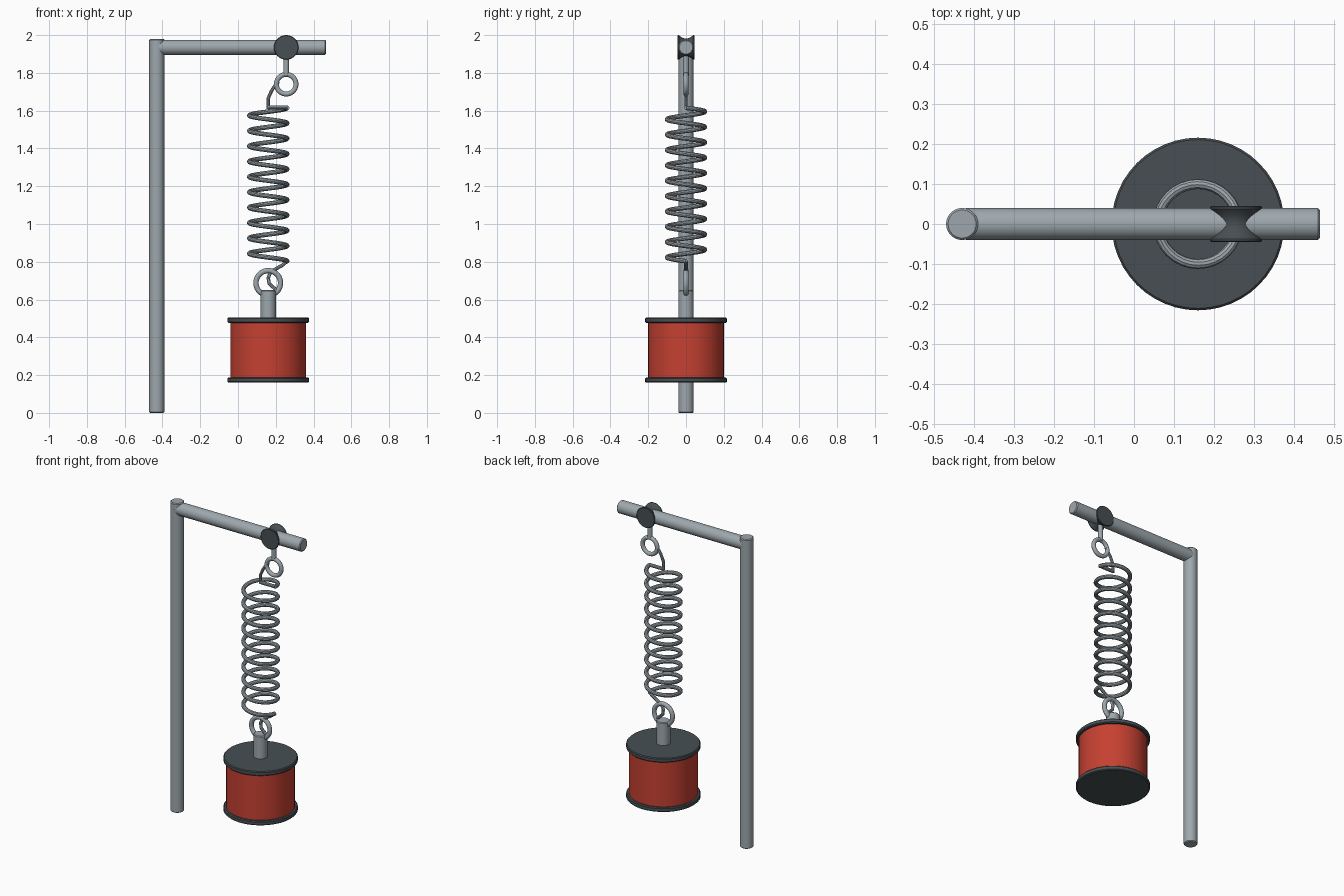
import bpy, math
from mathutils import Vector

if "Cube" in bpy.data.objects:
    bpy.data.objects.remove(bpy.data.objects["Cube"])


def material(name, rgb):
    m = bpy.data.materials.new(name)
    m.diffuse_color = (*rgb, 1)
    m.use_nodes = True
    m.node_tree.nodes["Principled BSDF"].inputs["Base Color"].default_value = m.diffuse_color
    return m


STEEL = material("steel grey", (0.34, 0.39, 0.42))
DARK = material("dark grey", (0.063, 0.078, 0.086))
RED = material("red", (0.56, 0.052, 0.031))


def finish(name, mat):
    ob = bpy.context.object
    ob.name = name
    ob.data.materials.append(mat)
    bpy.ops.object.shade_smooth_by_angle(angle=math.radians(35))
    return ob


def lathe(name, profile, loc, mat, rot=(0, 0, 0), n=48):
    """Spin (radius, height) points around local z and cap both ends."""
    verts, faces = [], []
    for r, h in profile:
        verts += [(r * math.cos(2 * math.pi * i / n), r * math.sin(2 * math.pi * i / n), h)
                  for i in range(n)]
    for k in range(len(profile) - 1):
        for i in range(n):
            j = (i + 1) % n
            faces.append((k * n + i, k * n + j, (k + 1) * n + j, (k + 1) * n + i))
    faces.append(tuple(reversed(range(n))))
    faces.append(tuple(range((len(profile) - 1) * n, len(profile) * n)))
    me = bpy.data.meshes.new(name)
    me.from_pydata(verts, [], faces)
    ob = bpy.data.objects.new(name, me)
    bpy.context.collection.objects.link(ob)
    ob.location, ob.rotation_euler = loc, rot
    bpy.ops.object.select_all(action='DESELECT')
    ob.select_set(True)
    bpy.context.view_layer.objects.active = ob
    return finish(name, mat)


def rod(name, r, h0, h1, loc, mat, rot=(0, 0, 0), b=0.005):
    """Cylinder with small chamfers at both ends."""
    return lathe(name, [(r - b, h0), (r, h0 + b), (r, h1 - b), (r - b, h1)], loc, mat, rot)


def ring(name, loc, major, minor):
    bpy.ops.mesh.primitive_torus_add(location=loc, rotation=(math.pi / 2, 0, 0),
                                     major_radius=major, minor_radius=minor,
                                     major_segments=40, minor_segments=14)
    return finish(name, STEEL)


def wire(name, points, r):
    """Round wire through the points, converted to a mesh."""
    cu = bpy.data.curves.new(name, 'CURVE')
    cu.dimensions = '3D'
    cu.bevel_depth, cu.bevel_resolution, cu.use_fill_caps = r, 3, True
    sp = cu.splines.new('POLY')
    sp.points.add(len(points) - 1)
    for p, co in zip(sp.points, points):
        p.co = (*co, 1)
    ob = bpy.data.objects.new(name, cu)
    bpy.context.collection.objects.link(ob)
    bpy.ops.object.select_all(action='DESELECT')
    ob.select_set(True)
    bpy.context.view_layer.objects.active = ob
    bpy.ops.object.convert(target='MESH')
    return finish(name, STEEL)


CX = 0.16          # axis of spring and weight
ARM_Z = 1.935      # axis height of the arm
HOOK_X = 0.255     # clamp and hook position

# Stand
rod("post", 0.04, 0, 1.98, (-0.43, 0, 0), STEEL)
rod("arm", 0.04, 0, 0.89, (-0.425, 0, ARM_Z), STEEL, (0, math.pi / 2, 0))

# Waisted clamp around the arm
clamp = [(0.062, -0.045), (0.065, -0.042)]
clamp += [(0.047 + 0.018 * (t / 5) ** 2, 0.038 * t / 5) for t in range(-5, 6)]
clamp += [(0.065, 0.042), (0.062, 0.045)]
lathe("clamp", clamp, (HOOK_X, 0, ARM_Z), DARK, (math.pi / 2, 0, 0))

# Upper eye hook
rod("hook_stem", 0.015, 1.785, 1.90, (HOOK_X, 0, 0), STEEL, b=0.002)
ring("hook_ring", (HOOK_X, 0, 1.74), 0.052, 0.013)

# Coil spring
R, TOP, BOTTOM, TURNS, STEPS = 0.1, 1.615, 0.803, 10, 32
coil = []
for i in range(TURNS * STEPS + 1):
    a = 2 * math.pi * i / STEPS
    coil.append((CX + R * math.cos(a), R * math.sin(a),
                 TOP + (BOTTOM - TOP) * i / (TURNS * STEPS)))
wire("spring_coil", coil, 0.0125)
wire("spring_top_hook", [(0.262, 0, 1.617), (0.16, 0, 1.617)], 0.011)
wire("spring_top_wire", [(0.16, 0, 1.61), (0.16, 0, 1.665), (0.175, 0, 1.70),
                         (0.19, 0, 1.725), (0.215, 0, 1.755)], 0.009)
wire("spring_bottom_hook", [(0.262, 0, 0.805), (0.235, 0, 0.782), (0.20, 0, 0.762),
                            (0.17, 0, 0.74), (0.16, 0, 0.715), (0.165, 0, 0.685),
                            (0.205, 0, 0.648)], 0.01)

# Weight with its eye
ring("weight_ring", (CX, 0, 0.688), 0.065, 0.014)
rod("weight_stem", 0.04, 0.49, 0.65, (CX, 0, 0), STEEL)
rod("weight_body", 0.20, 0.18, 0.49, (CX, 0, 0), RED, b=0.008)
for label, z in (("bottom", 0.16), ("top", 0.477)):
    rod("weight_%s_disc" % label, 0.216, z, z + 0.028, (CX, 0, 0), DARK)
